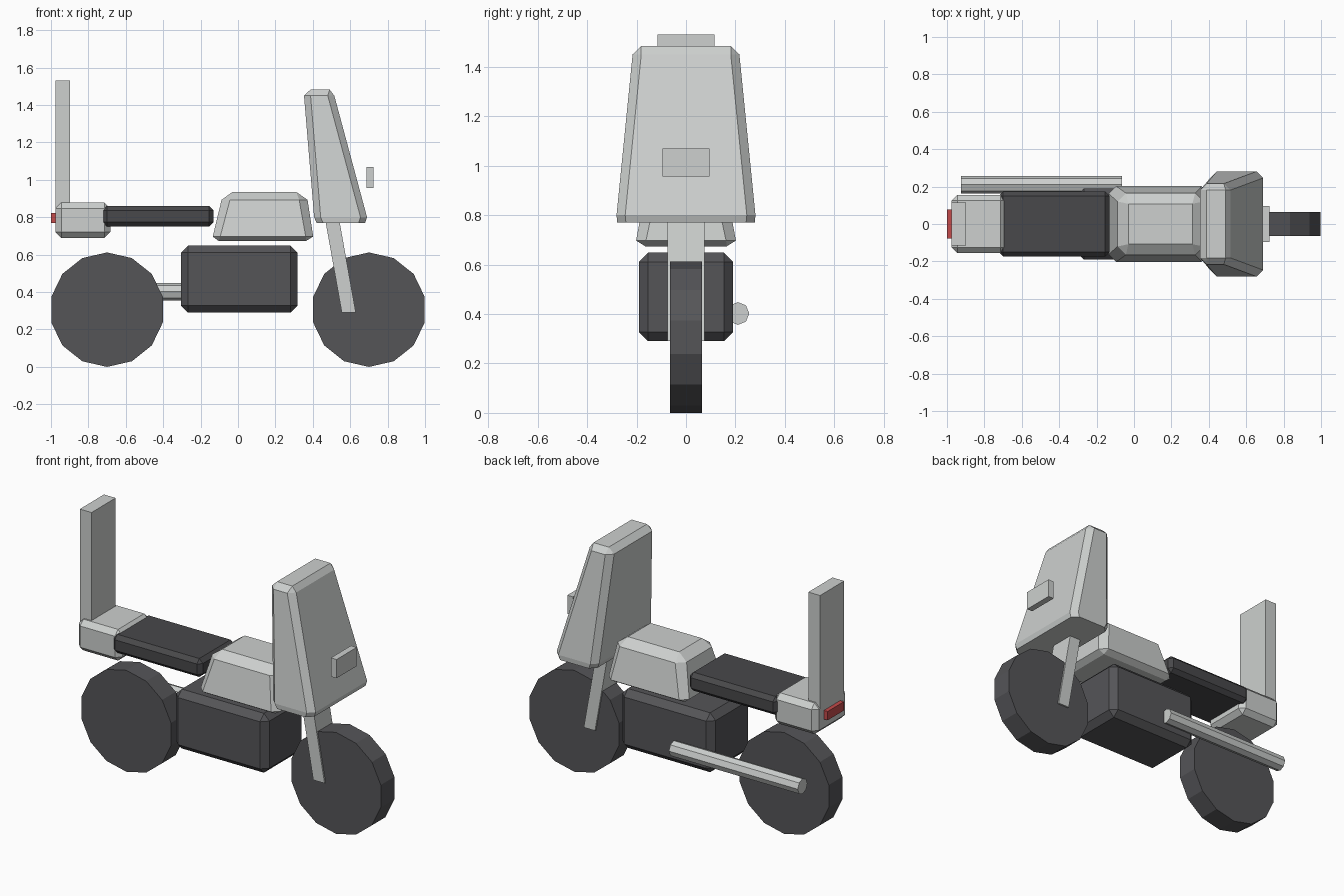
import bpy, bmesh, math
from mathutils import Matrix

default = bpy.data.objects.get("Cube")
if default:
    bpy.data.objects.remove(default, do_unlink=True)


def material(name, r, g, b):
    m = bpy.data.materials.new(name)
    m.use_nodes = True
    m.diffuse_color = (r, g, b, 1)
    m.node_tree.nodes["Principled BSDF"].inputs["Base Color"].default_value = (r, g, b, 1)
    return m


light_grey = material("light_grey", 0.61, 0.63, 0.62)
dark_grey = material("dark_grey", 0.09, 0.09, 0.097)
seat_black = material("seat_charcoal", 0.065, 0.065, 0.069)
lamp_red = material("lamp_red", 0.55, 0.07, 0.07)


def finish(name, bm, mat):
    bmesh.ops.recalc_face_normals(bm, faces=bm.faces)
    mesh = bpy.data.meshes.new(name)
    bm.to_mesh(mesh)
    bm.free()
    mesh.materials.append(mat)
    ob = bpy.data.objects.new(name, mesh)
    bpy.context.collection.objects.link(ob)
    return ob


def rings_block(name, mat, rings):
    """Faceted body through rings (z, back x, front x, half width, corner cut)."""
    bm = bmesh.new()
    for z, x0, x1, hy, c in rings:
        corners = set()
        for s in (-1, 1):
            corners |= {(x0 + c, s * hy, z), (x1 - c, s * hy, z),
                        (x0, s * (hy - c), z), (x1, s * (hy - c), z)}
        for co in corners:
            bm.verts.new(co)
    bmesh.ops.convex_hull(bm, input=bm.verts[:])
    bmesh.ops.dissolve_limit(bm, angle_limit=math.radians(1), verts=bm.verts[:], edges=bm.edges[:])
    return finish(name, bm, mat)


def box(name, mat, x0, x1, hy, z0, z1, c=0.0):
    """Box with evenly chamfered edges."""
    if not c:
        return rings_block(name, mat, [(z0, x0, x1, hy, 0), (z1, x0, x1, hy, 0)])
    inner = (x0 + c, x1 - c, hy - c, 0)
    outer = (x0, x1, hy, c)
    return rings_block(name, mat, [(z0, *inner), (z0 + c, *outer), (z1 - c, *outer), (z1, *inner)])


def cylinder(name, mat, sides, radius, depth, matrix):
    bm = bmesh.new()
    bmesh.ops.create_cone(bm, cap_ends=True, segments=sides, radius1=radius,
                          radius2=radius, depth=depth, matrix=matrix)
    return finish(name, bm, mat)


# Wheels
for name, x in (("front_wheel", 0.7), ("rear_wheel", -0.7)):
    cylinder(name, dark_grey, 14, 0.306, 0.13,
             Matrix.Translation((x, 0, 0.306)) @ Matrix.Rotation(math.pi / 2, 4, 'X'))

# Raked fork running down over the front wheel
rings_block("fork", light_grey, [(0.29, 0.555, 0.63, 0.075, 0), (0.85, 0.455, 0.53, 0.075, 0)])

# Engine, seat and tail
box("engine", dark_grey, -0.305, 0.317, 0.19, 0.29, 0.648, 0.037)
box("seat", seat_black, -0.725, -0.13, 0.173, 0.75, 0.861, 0.024)
box("tail", light_grey, -0.975, -0.683, 0.155, 0.69, 0.878, 0.03)
box("tail_light", lamp_red, -1.0, -0.95, 0.078, 0.77, 0.823)
box("backrest", light_grey, -0.975, -0.897, 0.115, 0.82, 1.53)

# Fuel tank
rings_block("fuel_tank", light_grey, [
    (0.674, -0.105, 0.365, 0.165, 0), (0.697, -0.135, 0.402, 0.202, 0.04),
    (0.893, -0.088, 0.372, 0.165, 0.045), (0.935, -0.03, 0.312, 0.108, 0)])

# Tall tapered front fairing and its headlight
rings_block("fairing", light_grey, [
    (0.77, 0.42, 0.68, 0.278, 0.035), (0.80, 0.407, 0.69, 0.281, 0.035),
    (1.45, 0.353, 0.515, 0.216, 0.035), (1.483, 0.388, 0.49, 0.182, 0)])
box("headlight", light_grey, 0.687, 0.725, 0.096, 0.957, 1.07)

# Exhaust pipe on the left side
cylinder("exhaust", light_grey, 8, 0.046, 0.86,
         Matrix.Translation((-0.495, 0.21, 0.402)) @ Matrix.Rotation(math.pi / 2, 4, 'Y'))
